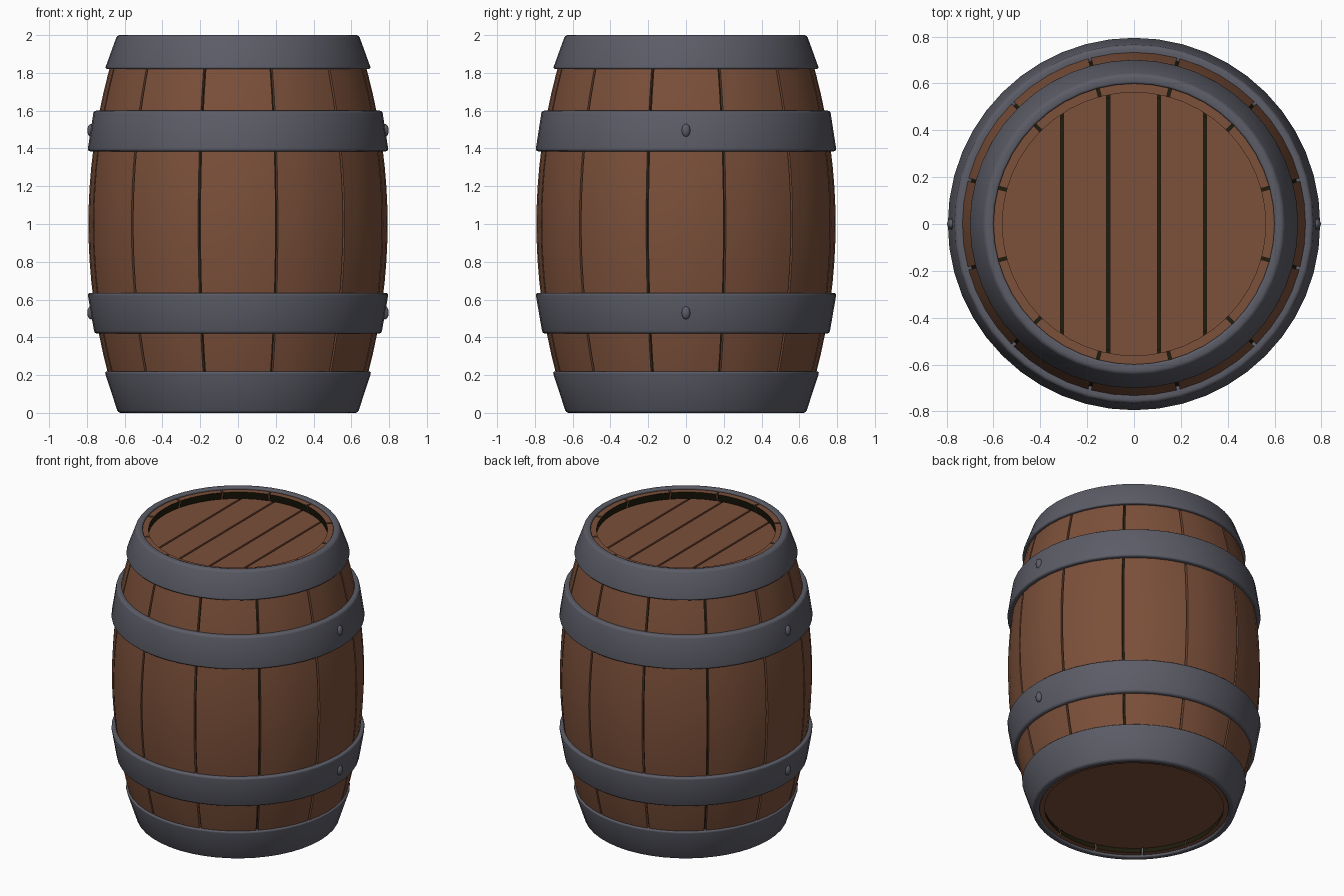
import bpy, bmesh, math
from mathutils import Vector

if "Cube" in bpy.data.objects:
    bpy.data.objects.remove(bpy.data.objects["Cube"])


def material(name, color):
    m = bpy.data.materials.new(name)
    m.use_nodes = True
    m.diffuse_color = (*color, 1)
    bsdf = m.node_tree.nodes["Principled BSDF"]
    bsdf.inputs["Base Color"].default_value = (*color, 1)
    bsdf.inputs["Roughness"].default_value = 0.8
    return m


WOOD = material("brown wood", (0.2, 0.08, 0.042))
IRON = material("grey iron", (0.105, 0.107, 0.134))
DARK = material("dark gap", (0.014, 0.012, 0.004))

STAVES = 12
GAP = 0.013
THICK = 0.07


def radius(z):
    """Outer radius of the bulging wall at height z."""
    return 0.792 - 0.165 * (z - 1) ** 2


def finish(bm, name, mats, angle=40):
    bmesh.ops.recalc_face_normals(bm, faces=bm.faces)
    mesh = bpy.data.meshes.new(name)
    bm.to_mesh(mesh)
    bm.free()
    for m in mats:
        mesh.materials.append(m)
    ob = bpy.data.objects.new(name, mesh)
    bpy.context.collection.objects.link(ob)
    bpy.ops.object.select_all(action="DESELECT")
    ob.select_set(True)
    bpy.context.view_layer.objects.active = ob
    bpy.ops.object.shade_smooth_by_angle(angle=math.radians(angle))
    return ob


def polar(r, a, z):
    return (r * math.cos(a), r * math.sin(a), z)


def lathe(bm, profile, steps=48, closed=True):
    """Revolve (r, z) points about z; returns the rings of vertices."""
    rings = [[bm.verts.new(polar(r, math.tau * i / steps, z)) for i in range(steps)]
             for r, z in profile]
    pairs = list(zip(rings, rings[1:] + rings[:1]))
    for a, b in pairs if closed else pairs[:-1]:
        for i in range(steps):
            j = (i + 1) % steps
            bm.faces.new((a[i], a[j], b[j], b[i]))
    return rings


# Staves: curved boards with narrow gaps, dark on the inside
def stave(index):
    bm = bmesh.new()
    rows, cols = 20, 4
    centre = index * math.tau / STAVES
    z0, z1 = 0.015, 1.985
    loops = []
    for k in range(rows + 1):
        z = z0 + (z1 - z0) * k / rows
        ring = []
        for r, order in ((radius(z), range(cols + 1)),
                         (radius(z) - THICK, reversed(range(cols + 1)))):
            half = math.pi / STAVES - GAP / 2 / r
            ring += [bm.verts.new(polar(r, centre + half * (2 * c / cols - 1), z))
                     for c in order]
        loops.append(ring)
    n = len(loops[0])
    for low, high in zip(loops, loops[1:]):
        for i in range(n):
            j = (i + 1) % n
            face = bm.faces.new((low[i], low[j], high[j], high[i]))
            face.material_index = int(cols < i < n - 1)
    for ring in (loops[0], loops[-1]):
        for c in range(cols):
            bm.faces.new((ring[c], ring[c + 1], ring[n - 2 - c], ring[n - 1 - c]))
    finish(bm, f"stave_{index + 1}", [WOOD, DARK])


for s in range(STAVES):
    stave(s)

# Dark core seen through the gaps
bm = bmesh.new()
levels = [0.08 + 1.82 * k / 16 for k in range(17)]
rings = lathe(bm, [(radius(z) - 0.03, z) for z in levels], closed=False)
bm.faces.new(rings[0])
bm.faces.new(rings[-1])
finish(bm, "dark_core", [DARK])

# Iron hoops: slanted bands with rounded corners
def hoop(name, z0, r0, z1, r1, width):
    bm = bmesh.new()
    lathe(bm, [(r0 - width, z0), (r0, z0), (r1, z1), (r1 - width, z1)])
    edges = [e for e in bm.edges if abs(e.verts[0].co.z - e.verts[1].co.z) < 1e-5
             and abs(e.verts[0].co.xy.length - e.verts[1].co.xy.length) < 1e-4]
    bmesh.ops.bevel(bm, geom=edges, offset=0.014, segments=3, profile=0.5,
                    affect="EDGES", clamp_overlap=True)
    finish(bm, name, [IRON], 50)


hoop("top_hoop", 1.82, 0.705, 2.0, 0.64, 0.045)
hoop("upper_hoop", 1.385, 0.797, 1.6, 0.764, 0.05)
hoop("lower_hoop", 0.42, 0.76, 0.635, 0.797, 0.05)
hoop("bottom_hoop", 0.0, 0.635, 0.22, 0.707, 0.045)

# Lid of parallel planks, each sliced from a disc
def disc(bm, r, low, high):
    rings = lathe(bm, [(r, low), (r, high)], closed=False)
    for ring in rings:
        bm.faces.new(ring)


seams = [-0.307, -0.11, 0.107, 0.303]
bounds = [-1] + seams + [1]
for p, (left, right) in enumerate(zip(bounds, bounds[1:])):
    bm = bmesh.new()
    disc(bm, 0.563, 1.89, 1.94)
    for x, side in ((left + GAP / 2, -1), (right - GAP / 2, 1)):
        if abs(x) < 0.563:
            bmesh.ops.bisect_plane(bm, geom=bm.verts[:] + bm.edges[:] + bm.faces[:],
                                   plane_co=Vector((x, 0, 0)),
                                   plane_no=Vector((side, 0, 0)), clear_outer=True)
            bmesh.ops.holes_fill(bm, edges=[e for e in bm.edges if e.is_boundary])
    finish(bm, f"lid_plank_{p + 1}", [WOOD])

# Dark floor of the lid grooves
bm = bmesh.new()
disc(bm, 0.55, 1.88, 1.925)
finish(bm, "lid_groove_floor", [DARK])

# Plain base board
bm = bmesh.new()
disc(bm, 0.57, 0.05, 0.1)
finish(bm, "base_board", [WOOD])

# Rivets on both sides of the middle hoops
for side, label in ((1, "left"), (-1, "right")):
    for z, level in ((1.495, "upper"), (0.53, "lower")):
        bm = bmesh.new()
        bmesh.ops.create_uvsphere(bm, u_segments=16, v_segments=10, radius=1)
        bmesh.ops.scale(bm, vec=(0.02, 0.023, 0.035), verts=bm.verts)
        bmesh.ops.translate(bm, vec=(side * 0.778, 0, z), verts=bm.verts)
        finish(bm, f"{level}_{label}_rivet", [IRON])
